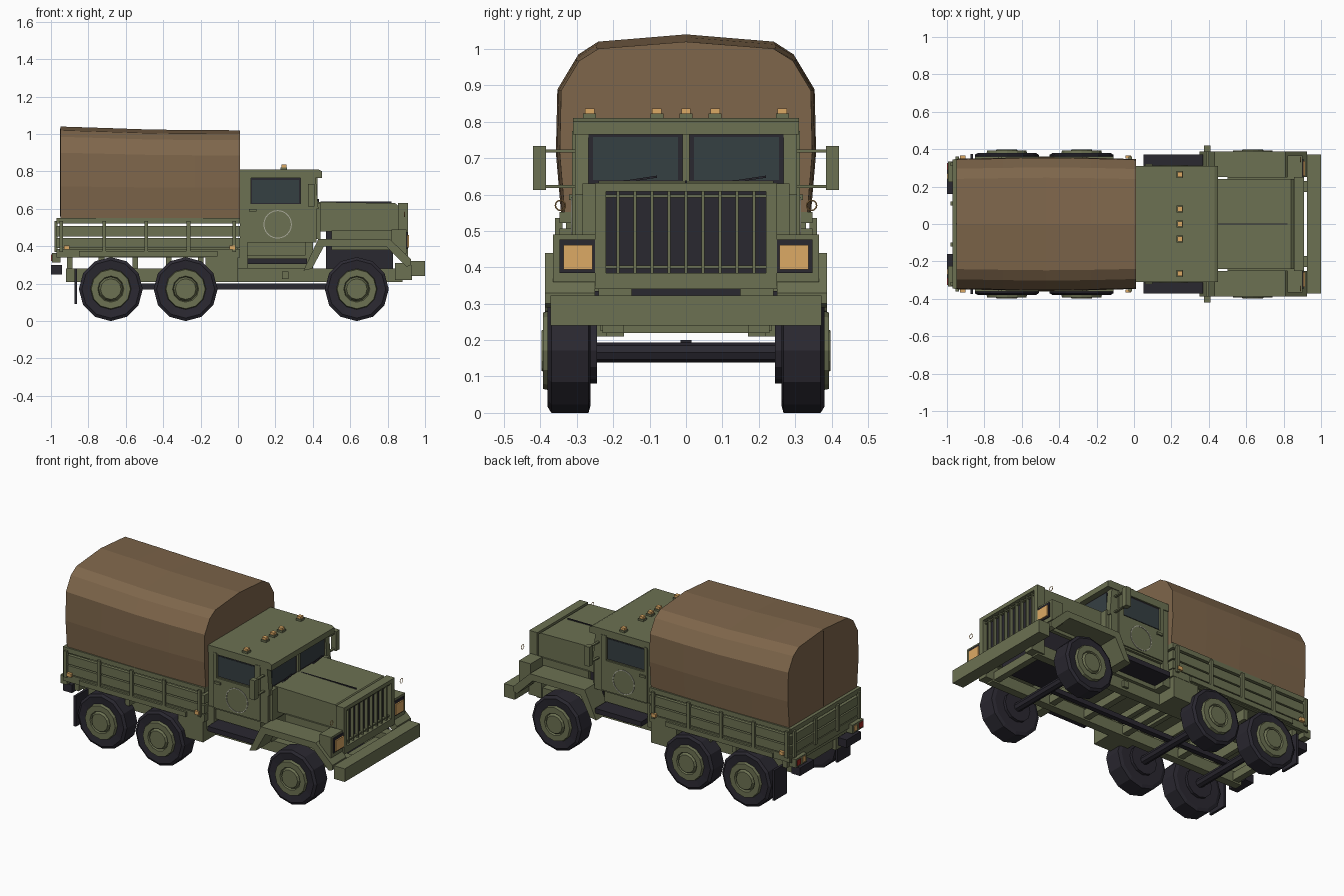
import bpy, bmesh, math
from mathutils import Vector

if "Cube" in bpy.data.objects:
    bpy.data.objects.remove(bpy.data.objects["Cube"])


def mat(name, r, g, b):
    m = bpy.data.materials.new(name)
    m.diffuse_color = (r, g, b, 1)
    m.use_nodes = True
    m.node_tree.nodes["Principled BSDF"].inputs["Base Color"].default_value = m.diffuse_color
    return m


GREEN = mat("olive", .15, .165, .085)
BROWN = mat("canvas", .21, .133, .07)
SEAM = mat("seam", .05, .03, .015)
DARK = mat("rubber", .023, .021, .03)
GLASS = mat("glass", .036, .05, .055)
AMBER = mat("amber", .72, .4, .13)
RED = mat("red", .35, .02, .015)
PALE = mat("pale", .4, .4, .32)


def finish(bm, name, m, mirror):
    bmesh.ops.recalc_face_normals(bm, faces=bm.faces)
    me = bpy.data.meshes.new(name)
    bm.to_mesh(me)
    bm.free()
    ob = bpy.data.objects.new(name, me)
    bpy.context.collection.objects.link(ob)
    me.materials.append(m)
    if mirror:  # mirror across the truck's centre plane
        mod = ob.modifiers.new("Mirror", "MIRROR")
        mod.use_axis = (False, True, False)
        mod.use_mirror_merge = False
    return ob


def boxes(name, m, *items, mirror=False):
    """Each item is x0, x1, y0, y1, z0, z1."""
    bm = bmesh.new()
    for x0, x1, y0, y1, z0, z1 in items:
        vs = bmesh.ops.create_cube(bm, size=1)["verts"]
        for v in vs:
            v.co = Vector(((x0 + x1) / 2 + v.co.x * (x1 - x0),
                           (y0 + y1) / 2 + v.co.y * (y1 - y0),
                           (z0 + z1) / 2 + v.co.z * (z1 - z0)))
    return finish(bm, name, m, mirror)


def skin(name, m, rings, caps=True, mirror=False, loop=False):
    """Joins equal rings of points into a closed skin."""
    bm = bmesh.new()
    rs = [[bm.verts.new(p) for p in r] for r in rings]
    n = len(rs[0])
    pairs = list(zip(rs, rs[1:])) + ([(rs[-1], rs[0])] if loop else [])
    for a, b in pairs:
        for i in range(n):
            bm.faces.new((a[i], a[(i + 1) % n], b[(i + 1) % n], b[i]))
    if caps and not loop:
        bm.faces.new(rs[0])
        bm.faces.new(rs[-1])
    return finish(bm, name, m, mirror)


def prism(name, m, prof, y0, y1, mirror=False):
    return skin(name, m, [[(x, y, z) for x, z in prof] for y in (y0, y1)], mirror=mirror)


def lathe(name, m, x, z, prof, n=12, mirror=True, loop=False):
    """Turns (radius, y) points about an axis along y."""
    ang = [2 * math.pi * i / n for i in range(n)]
    return skin(name, m, [[(x + r * math.sin(a), y, z - r * math.cos(a)) for a in ang]
                          for r, y in prof], mirror=mirror, loop=loop)


# Wheels, hubs and axles
for i, x in enumerate((.635, -.28, -.68)):
    lathe(f"tyre_{i}", DARK, x, .171, [(.09, .245), (.09, .262), (.15, .262), (.171, .268),
                                      (.171, .37), (.155, .38), (.11, .375)])
    lathe(f"hub_{i}", GREEN, x, .171, [(.11, .37), (.105, .393), (.07, .393), (.065, .38), (.055, .397)])
    lathe(f"axle_{i}", DARK, x, .166, [(.027, -.26), (.027, .26)], n=8, mirror=False)

# Chassis
boxes("frame_rail", GREEN, (-.92, .88, .17, .22, .21, .28), mirror=True)
boxes("cross_member", GREEN, *[(x - .02, x + .02, -.18, .18, .22, .27)
                               for x in (-.88, -.48, -.08, .2, .45, .85)])
boxes("drive_shaft", DARK, (-.68, .635, -.015, .015, .17, .2))
boxes("engine", DARK, (.47, .83, -.15, .15, .28, .48))
boxes("rail_block", GREEN, (.235, .27, .22, .235, .225, .265), mirror=True)
boxes("side_locker", GREEN, (-.175, 0, .2, .345, .21, .375), mirror=True)
boxes("front_bumper", GREEN, (.925, 1, -.372, .372, .24, .322))
boxes("bumper_mount", GREEN, (.84, .93, .17, .23, .22, .31), mirror=True)
boxes("mud_flap", DARK, (-.875, -.86, .25, .375, .09, .28), mirror=True)
boxes("rear_wheel_guard", GREEN, (-.85, -.11, .26, .36, .345, .375), mirror=True)

# Front wings and headlights
prism("front_wing", GREEN, [(.35, .27), (.43, .44), (.81, .44), (.925, .33), (.925, .3),
                            (.9, .29), (.79, .4), (.46, .4), (.395, .28)], .25, .388, mirror=True)
boxes("inner_wing", GREEN, (.5, .86, .225, .25, .38, .485), mirror=True)
boxes("lamp_box", GREEN, (.82, .9, .25, .366, .36, .49), mirror=True)
boxes("lamp_frame", DARK, (.89, .906, .247, .347, .385, .477), mirror=True)
boxes("headlight", AMBER, (.9, .914, .257, .337, .394, .461), mirror=True)

# Bonnet and grille
prism("bonnet", GREEN, [(.42, .48), (.42, .637), (.84, .63), (.865, .61), (.865, .48)], -.24, .24)
boxes("bonnet_seam", DARK, (.44, .82, -.003, .003, .625, .638))
boxes("cowl", GREEN, (.38, .44, -.285, .285, .44, .63))
boxes("grille_shell", GREEN, (.855, .91, -.25, .25, .608, .632), (.855, .91, -.25, -.22, .355, .61),
      (.855, .91, .22, .25, .355, .61), (.855, .91, -.25, .25, .34, .385))
boxes("grille_core", DARK, (.855, .88, -.22, .22, .385, .61))
boxes("grille_bar", GREEN, *[(.88, .9, k * .0467 - .004, k * .0467 + .004, .385, .61) for k in range(-4, 5)],
      (.88, .895, -.22, .22, .397, .405), (.88, .895, -.22, .22, .592, .6))

# Guide rings above the headlights
for s in (-1, 1):
    bpy.ops.mesh.primitive_torus_add(major_segments=12, minor_segments=4, major_radius=.014,
                                     minor_radius=.002, location=(.89, s * .345, .57),
                                     rotation=(0, math.pi / 2, 0))
    ob = bpy.context.object
    ob.name = "guide_ring"
    ob.data.materials.append(AMBER)

# Cab: lower body, pillars, roof
boxes("cab_body", GREEN, (.01, .42, -.305, .305, .42, .625), (.01, .04, -.305, .305, .6, .77))
boxes("cab_pillar", GREEN, (.01, .07, .27, .305, .6, .77), (.335, .37, .27, .305, .6, .77), mirror=True)
prism("front_pillar", GREEN, [(.37, .6), (.43, .6), (.415, .77), (.37, .77)], .268, .305, mirror=True)
boxes("cab_floor", GREEN, (.02, .4, -.24, .24, .28, .43))
prism("cab_roof", GREEN, [(.01, .765), (.01, .81), (.43, .81), (.45, .8), (.45, .765)], -.31, .31)
boxes("windscreen_post", GREEN, (.405, .425, -.01, .01, .62, .77))
boxes("windscreen_frame", DARK, (.395, .412, .01, .27, .62, .77), mirror=True)
boxes("windscreen", GLASS, (.4, .415, .022, .256, .64, .758), mirror=True)
boxes("door", GREEN, (.05, .37, .3, .313, .43, .62), (.05, .07, .3, .313, .62, .775),
      (.335, .37, .3, .313, .62, .775), mirror=True)
boxes("door_window_frame", DARK, (.065, .34, .285, .3, .615, .77), mirror=True)
boxes("door_window", GLASS, (.075, .327, .295, .303, .63, .755), mirror=True)
boxes("door_handle", GREEN, (.06, .1, .313, .322, .585, .6), mirror=True)
lathe("door_ring", PALE, .212, .517, [(.071, .311), (.071, .316), (.076, .316), (.076, .311)], n=24, loop=True)
for s in (-1, 1):
    y = .17 if s > 0 else -.13
    skin("wiper", DARK, [[(.425, y - .06 + dy, .63 + dz) for dy, dz in ((0, 0), (.11, .016), (.11, .022), (0, .005))],
                         [(.432, y - .06 + dy, .63 + dz) for dy, dz in ((0, 0), (.11, .016), (.11, .022), (0, .005))]])

# Mirrors, steps, roof lights
boxes("mirror", GREEN, (.375, .41, .385, .42, .612, .733), mirror=True)
boxes("mirror_arm", GREEN, (.385, .4, .3, .39, .716, .724), (.385, .4, .3, .39, .618, .626), mirror=True)
boxes("side_step", DARK, (.05, .37, .24, .372, .305, .335), mirror=True)
boxes("step_bracket", GREEN, (.0, .05, .22, .31, .28, .43), (.05, .36, .22, .29, .35, .42), mirror=True)
lights = (-.265, -.08, 0, .08, .265)
boxes("roof_light_base", GREEN, *[(.227, .263, y - .018, y + .018, .805, .822) for y in lights])
boxes("roof_light", AMBER, *[(.232, .258, y - .013, y + .013, .82, .836) for y in lights])

# Cargo bed with slatted sides
boxes("bed_floor", GREEN, (-.95, 0, -.33, .33, .345, .39))
boxes("bed_beam", GREEN, *[(x - .015, x + .015, -.31, .31, .28, .35) for x in (-.9, -.73, -.55, -.37, -.2, -.04)])
slats = ((.34, .385), (.39, .443), (.452, .507), (.522, .552))
boxes("bed_side", GREEN, *[(-.96, .01, .325, .347, a, b) for a, b in slats], mirror=True)
boxes("bed_side_post", GREEN, *[(x - .01, x + .01, .34, .36, .37, .535)
                                for x in (-.945, -.715, -.49, -.265, -.02)], mirror=True)
boxes("tailgate", GREEN, *[(-.97, -.95, -.345, .345, a, b) for a, b in slats])
boxes("tailgate_post", GREEN, *[(-.982, -.965, y - .01, y + .01, .37, .535) for y in (-.32, -.11, .11, .32)])
boxes("bed_headboard", GREEN, *[(-.01, .01, -.345, .345, a, b) for a, b in slats])
boxes("side_marker", AMBER, (-.93, -.9, .35, .367, .383, .405), (-.045, -.015, .35, .367, .383, .405), mirror=True)

# Rear lamps and bumperettes
boxes("tail_lamp_box", GREEN, (-.995, -.95, .225, .335, .312, .365), mirror=True)
boxes("tail_lamp", RED, (-1, -.99, .29, .325, .322, .355), mirror=True)
boxes("turn_lamp", AMBER, (-1, -.99, .24, .27, .322, .355), mirror=True)
boxes("rear_bumperette", DARK, (-1, -.94, .16, .3, .25, .3), mirror=True)

# Canvas cover, sagging slightly toward the front
half = [(.34, .55), (.354, .72), (.35, .9), (.3, .985), (.245, 1.02)]
section = half + [(0, 1.04)] + [(-y, z) for y, z in reversed(half)]
rings = [[(x, y * w, z - drop * (z - .55) / .49) for y, z in section]
         for x, w, drop in ((-.95, .985, 0), (-.7, 1, .008), (-.47, 1.01, .016), (-.23, 1, .019), (.01, .98, .02))]
skin("canvas_cover", BROWN, rings)
boxes("canvas_seam", SEAM, (-.953, -.945, -.004, .004, .56, 1.03))
